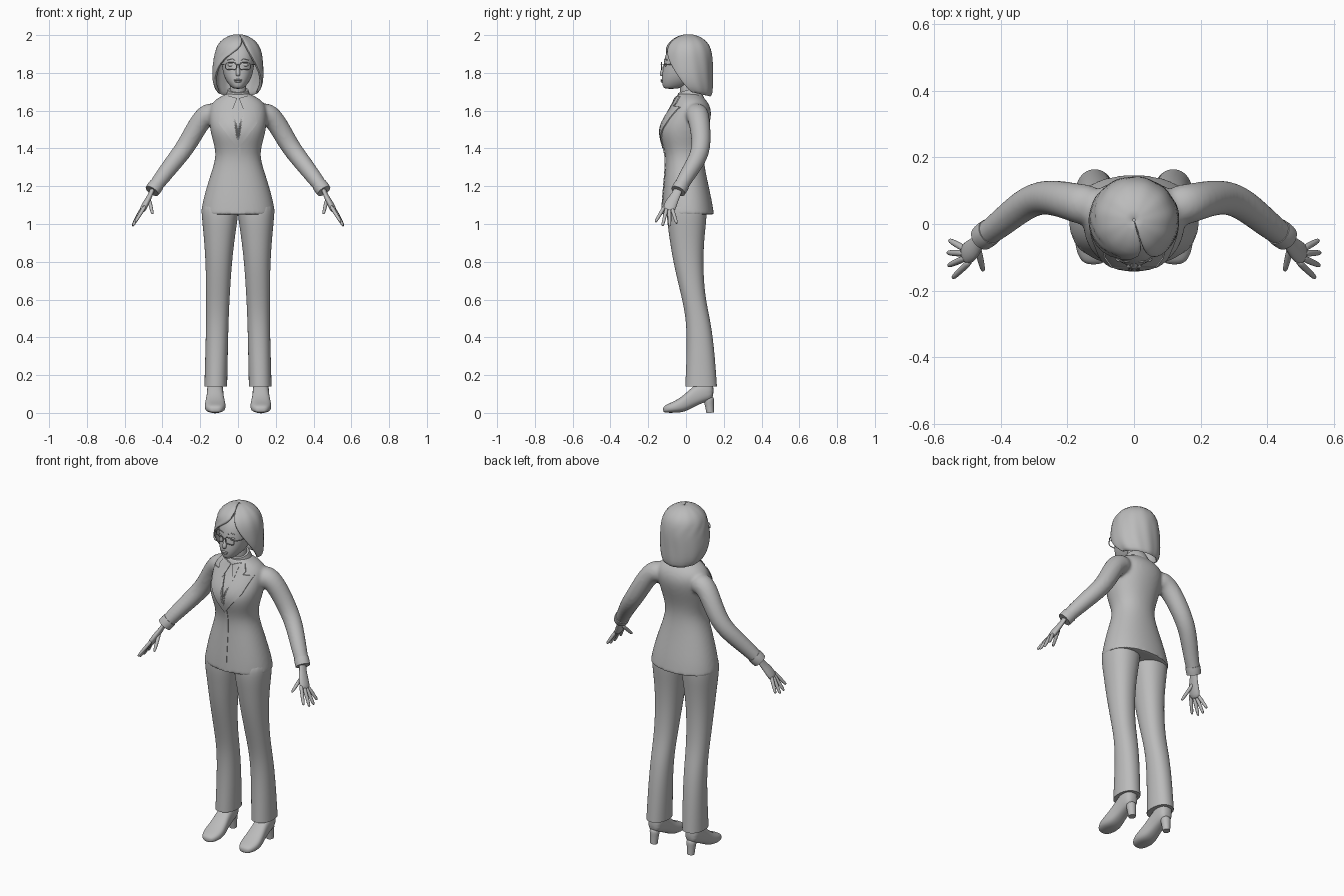
import bpy, bmesh
from math import sin, cos, pi, copysign
from mathutils import Vector
from mathutils.bvhtree import BVHTree

if "Cube" in bpy.data.objects:
    bpy.data.objects.remove(bpy.data.objects["Cube"])

grey = bpy.data.materials.new("plain_grey")
grey.use_nodes = True
grey.diffuse_color = (0.5, 0.5, 0.5, 1)
grey.node_tree.nodes["Principled BSDF"].inputs["Base Color"].default_value = (0.5, 0.5, 0.5, 1)
SIDES = (("left", 1), ("right", -1))


def finish(name, bm, mods=(), angle=0.7):
    """Turn a bmesh into an object, bake its modifiers and smooth it."""
    bmesh.ops.recalc_face_normals(bm, faces=bm.faces)
    mesh = bpy.data.meshes.new(name)
    bm.to_mesh(mesh)
    bm.free()
    ob = bpy.data.objects.new(name, mesh)
    bpy.context.collection.objects.link(ob)
    for kind, settings in mods:
        m = ob.modifiers.new(kind.title(), kind)
        for key, value in settings.items():
            setattr(m, key, value)
    if mods:
        bpy.context.view_layer.update()
        graph = bpy.context.evaluated_depsgraph_get()
        ob.data = bpy.data.meshes.new_from_object(ob.evaluated_get(graph))
        ob.modifiers.clear()
    ob.data.name = name
    ob.data.materials.clear()
    ob.data.materials.append(grey)
    bpy.ops.object.select_all(action="DESELECT")
    bpy.context.view_layer.objects.active = ob
    ob.select_set(True)
    bpy.ops.object.shade_smooth_by_angle(angle=angle)
    return ob


SUBSURF = ("SUBSURF", {"levels": 2})


def ring(c, u, v, n=16, power=2.0):
    def soft(t):
        return copysign(abs(t) ** (2 / power), t)
    return [Vector(c) + u * soft(cos(2 * pi * i / n)) + v * soft(sin(2 * pi * i / n)) for i in range(n)]


def loft(bm, rings, crease=(False, False)):
    """Skin a list of rings and close both ends; creased ends stay crisp."""
    layer = bm.edges.layers.float.get("crease_edge") or bm.edges.layers.float.new("crease_edge")
    loops = [[bm.verts.new(p) for p in r] for r in rings]
    n = len(loops[0])
    for a, b in zip(loops, loops[1:]):
        for i in range(n):
            bm.faces.new((a[i], a[(i + 1) % n], b[(i + 1) % n], b[i]))
    for loop, sharp in zip((loops[0], loops[-1]), crease):
        cap = bm.faces.new(loop)
        for e in cap.edges:
            e[layer] = float(sharp)


def stack(rows, cx=0, power=2.2):
    """Level rings from (z, half width, front y, back y)."""
    return [ring((cx, (f + b) / 2, z), Vector((w, 0, 0)), Vector((0, (b - f) / 2, 0)), 20, power)
            for z, w, f, b in rows]


def tube(path, side=(0, 1, 0), flat=1.0, n=12):
    """Rings along a path of (x, y, z, radius); flat thins them across side."""
    pts = [Vector(p[:3]) for p in path]
    out = []
    for i, p in enumerate(path):
        d = (pts[min(i + 1, len(pts) - 1)] - pts[max(i - 1, 0)]).normalized()
        u = Vector(side)
        u = (u - d * u.dot(d)).normalized()
        out.append(ring(pts[i], u * p[3], d.cross(u) * p[3] * flat, n))
    return out


def flip(path, s):
    return [(p[0] * s, *p[1:]) for p in path]


# Jacket: torso and sleeves blended into one skin
bm = bmesh.new()
loft(bm, stack([(1.05, .2, -.13, .15), (1.12, .19, -.127, .14), (1.25, .152, -.115, .11),
                (1.36, .112, -.105, .09), (1.44, .135, -.133, .1), (1.51, .152, -.145, .122),
                (1.58, .157, -.105, .138), (1.63, .15, -.072, .128), (1.665, .115, -.055, .1),
                (1.69, .06, -.045, .07)]), (True, True))
sleeve = [(.1, .05, 1.58, .066), (.165, .06, 1.588, .063), (.215, .075, 1.52, .057),
          (.275, .083, 1.41, .053), (.33, .06, 1.34, .05), (.4, 0, 1.25, .044), (.448, -.035, 1.185, .038)]
for label, s in SIDES:
    loft(bm, tube(flip(sleeve, s)), (False, True))
jacket = finish("jacket", bm, [SUBSURF, ("REMESH", {"mode": "VOXEL", "voxel_size": .009}),
                               ("SMOOTH", {"factor": .5, "iterations": 6})])
graph = bpy.context.evaluated_depsgraph_get()
skin = BVHTree.FromObject(jacket, graph)


def plate(name, outline, lift=0.001, thick=0.006):
    """Drape a flat outline of (x, z) over the front of the jacket."""
    bm = bmesh.new()
    bm.faces.new([bm.verts.new((x, -1, z)) for x, z in outline])
    bmesh.ops.triangulate(bm, faces=bm.faces)
    bmesh.ops.subdivide_edges(bm, edges=bm.edges, cuts=6, use_grid_fill=True)
    for v in bm.verts:
        hit = skin.ray_cast(v.co, Vector((0, 1, 0)))[0]
        if hit is None:
            hit = skin.find_nearest(Vector((v.co.x, -.05, v.co.z)))[0]
        v.co = hit - Vector((0, lift, 0))
    bmesh.ops.recalc_face_normals(bm, faces=bm.faces)
    if sum(f.normal.y for f in bm.faces) > 0:
        bmesh.ops.reverse_faces(bm, faces=bm.faces)
    for v in bm.verts[:]:
        v.normal_update()
    both = bmesh.ops.extrude_face_region(bm, geom=bm.faces[:])
    for v in both["geom"]:
        if isinstance(v, bmesh.types.BMVert):
            v.co.y -= thick
    return finish(name, bm, angle=.6)


# Lapels, shirt collar points and front edge
for label, s in SIDES:
    lapel = [(.04, 1.675), (.07, 1.675), (.088, 1.64), (.078, 1.625), (.13, 1.62),
             (.1, 1.53), (0, 1.4), (0, 1.49)]
    plate(label + "_lapel", [(x * s, z) for x, z in lapel])
    plate(label + "_shirt_collar", [(x * s, z) for x, z in ((.004, 1.665), (.05, 1.68), (.036, 1.59))], .003)
plate("front_placket", [(0, 1.41), (.014, 1.41), (.014, 1.055), (0, 1.055)], thick=.003)

# Neck and collar stand
bm = bmesh.new()
loft(bm, tube([(0, .03, 1.6, .05), (0, .015, 1.69, .045), (0, 0, 1.78, .045)]))
finish("neck", bm, [SUBSURF])
bm = bmesh.new()
loft(bm, tube([(0, .03, 1.64, .076), (0, .018, 1.685, .066), (0, .01, 1.71, .057)]), (True, True))
finish("shirt_collar_stand", bm, [SUBSURF])

# Cuffs, hands and legs
palm = [(.447, -.034, 1.2, .026), (.463, -.052, 1.155, .024), (.482, -.075, 1.12, .034),
        (.5, -.088, 1.085, .036), (.511, -.096, 1.065, .028)]
fingers = [((.498, -.118, 1.085), (.545, -.163, 1.008)), ((.51, -.104, 1.075), (.558, -.125, .988)),
           ((.515, -.088, 1.07), (.56, -.086, .986)), ((.512, -.072, 1.075), (.555, -.048, 1.0)),
           ((.468, -.075, 1.12), (.452, -.142, 1.052))]
trouser = [(.14, .061, -.005, .165), (.35, .06, .005, .15), (.5, .06, 0, .128), (.62, .063, -.025, .1),
           (.8, .07, -.07, .09), (.95, .085, -.092, .1), (1.04, .098, -.105, .112), (1.14, .1, -.1, .11)]
for label, s in SIDES:
    bm = bmesh.new()
    loft(bm, tube(flip([(.432, -.023, 1.206, .042), (.444, -.032, 1.19, .043),
                        (.455, -.041, 1.174, .041)], s)), (True, True))
    finish(label + "_cuff", bm, [SUBSURF])

    bm = bmesh.new()
    loft(bm, tube(flip(palm, s), (-.25 * s, -.93, .3), .5))
    for a, b in fingers:
        a, b = Vector(a), Vector(b)
        path = [(*a.lerp(b, t), r) for t, r in ((-.2, .011), (.3, .011), (.75, .0095), (1, .007))]
        loft(bm, tube(flip(path, s), n=8))
    finish(label + "_hand", bm, [("SUBSURF", {"levels": 1})])

    # Trouser leg leans slightly inward towards the hip
    bm = bmesh.new()
    rings = [stack([row], s * (.121 - .024 * row[0]))[0] for row in trouser]
    loft(bm, rings, (True, False))
    finish(label + "_trouser_leg", bm, [SUBSURF])

    # Heeled shoe, skinned from toe to heel
    bm = bmesh.new()
    rows = [(-.122, .022, .004, .03), (-.105, .044, 0, .045), (-.06, .059, 0, .062), (-.01, .053, .002, .095),
            (.04, .044, .03, .145), (.1, .045, .058, .18), (.148, .034, .068, .17)]
    loft(bm, [ring((s * .121, y, (lo + hi) / 2), Vector((w, 0, 0)), Vector((0, 0, (hi - lo) / 2)), 16, 2.6)
              for y, w, lo, hi in rows])
    loft(bm, tube([(s * .121, .118, .09, .034), (s * .121, .123, .05, .025), (s * .121, .128, 0, .021)]),
         (False, True))
    finish(label + "_shoe", bm, [SUBSURF])

# Head with nose, lips and eyes
bm = bmesh.new()
loft(bm, stack([(1.715, .022, -.112, -.05), (1.728, .04, -.124, .0), (1.755, .062, -.129, .05),
                (1.79, .078, -.128, .08), (1.84, .087, -.12, .09), (1.9, .09, -.112, .1),
                (1.95, .07, -.078, .08), (1.975, .03, -.03, .04)]))
finish("head", bm, [SUBSURF])
bm = bmesh.new()
loft(bm, tube([(0, -.108, 1.855, .006), (0, -.119, 1.82, .009), (0, -.13, 1.795, .014),
               (0, -.125, 1.782, .009)]))
finish("nose", bm, [SUBSURF])


def blob(name, centre, size):
    bm = bmesh.new()
    bmesh.ops.create_uvsphere(bm, u_segments=16, v_segments=10, radius=1)
    for v in bm.verts:
        v.co = Vector(centre) + v.co * Vector(size)
    finish(name, bm)


blob("upper_lip", (0, -.127, 1.762), (.022, .008, .005))
blob("lower_lip", (0, -.126, 1.754), (.018, .008, .006))


def wire(name, points, radius, cyclic=False):
    curve = bpy.data.curves.new(name, "CURVE")
    curve.dimensions = "3D"
    curve.bevel_depth = radius
    curve.bevel_resolution = 2
    curve.use_fill_caps = True
    spline = curve.splines.new("POLY")
    spline.points.add(len(points) - 1)
    for p, co in zip(spline.points, points):
        p.co = (*co, 1)
    spline.use_cyclic_u = cyclic
    curve.materials.append(grey)
    bpy.context.collection.objects.link(bpy.data.objects.new(name, curve))


# Glasses, eyes and brows
for label, s in SIDES:
    blob(label + "_eye", (s * .036, -.107, 1.842), (.019, .008, .009))
    rim = ring((s * .037, -.13, 1.836), Vector((.029, s * .0, 0)), Vector((0, 0, .019)), 24, 3.2)
    wire(label + "_glasses_rim", rim, .0024, True)
    wire(label + "_glasses_arm", [(s * .066, -.13, 1.843), (s * .088, -.1, 1.844), (s * .098, .02, 1.846)], .0024)
    wire(label + "_eyebrow", [(s * .016, -.114, 1.868), (s * .036, -.112, 1.875), (s * .056, -.1, 1.868)], .0022)
wire("glasses_bridge", [(-.009, -.13, 1.84), (0, -.132, 1.844), (.009, -.13, 1.84)], .0024)

# Hair: bob swept from a side parting, rows of (z, half x, half y, mid y, left and right opening angles)
rows = [(2.0, .002, .002, .012, .3, -.3), (1.99, .05, .052, .012, .3, -.3), (1.962, .092, .095, .012, .3, -.3),
        (1.925, .114, .117, .01, .4, -.05), (1.88, .123, .126, .008, .62, .58), (1.83, .128, .127, .008, .9, .92),
        (1.78, .13, .124, .01, 1.15, 1.15), (1.73, .122, .112, .022, 1.36, 1.33), (1.695, .1, .09, .038, 1.5, 1.5)]
bm = bmesh.new()
COLS = 48
grid = []
for k, (z, w, h, mid, left, right) in enumerate(rows):
    line = []
    for i in range(COLS + 1):
        phi = left + (2 * pi - right - left) * i / COLS
        swell = 1 + .012 * sin(11 * phi + 14 * z)
        drop = .02 * max(0, -cos(phi)) * max(0, (1.8 - z) / .1)
        line.append(bm.verts.new((w * swell * sin(phi), mid - h * swell * cos(phi), z - drop)))
    grid.append(line)
for a, b in zip(grid, grid[1:]):
    for i in range(COLS):
        bm.faces.new((a[i], b[i], b[i + 1], a[i + 1]))
hair_mods = [("SOLIDIFY", {"thickness": .016, "offset": 0}), ("SUBSURF", {"levels": 1})]
finish("hair", bm, hair_mods)
